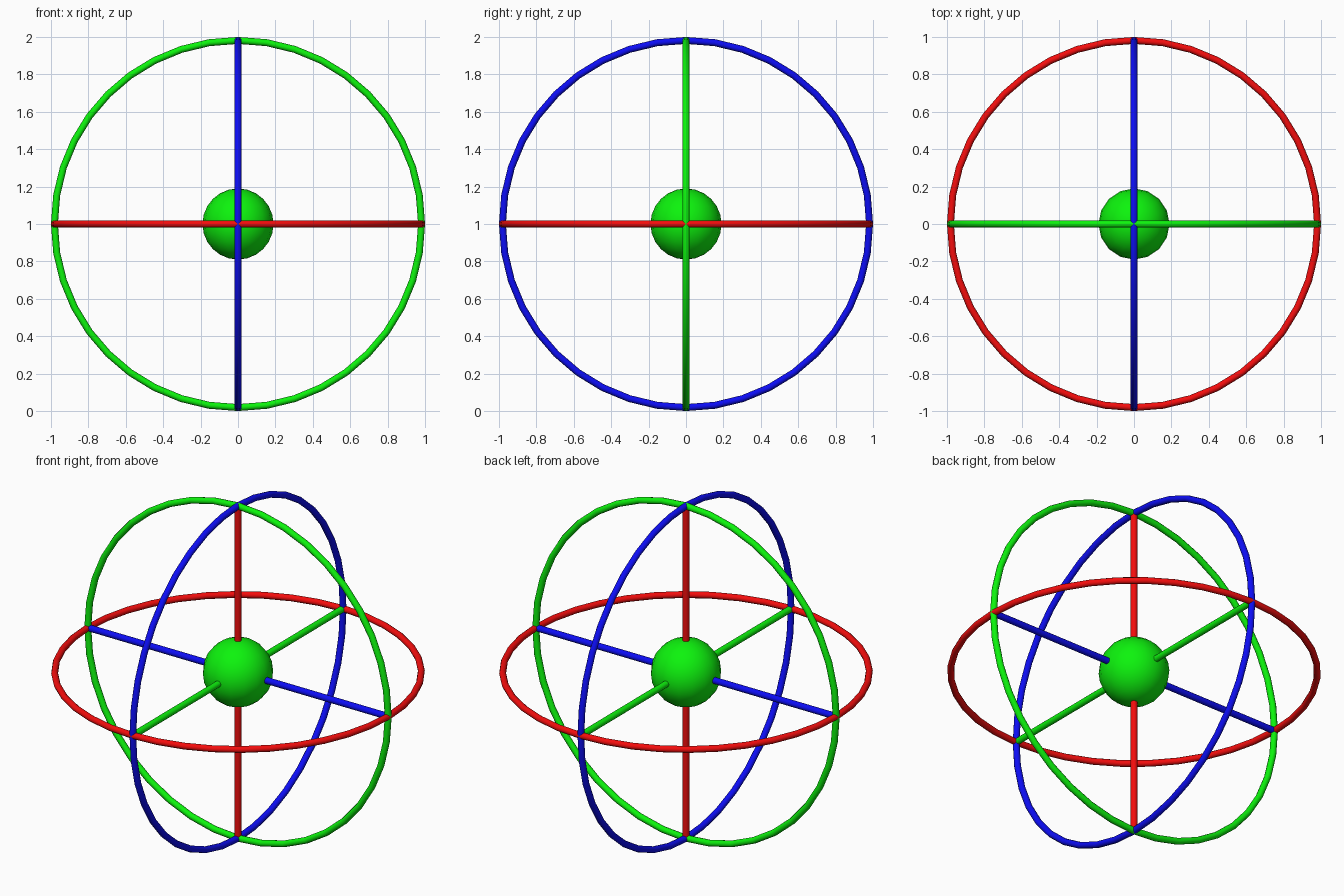
import bpy
from math import pi, radians

if "Cube" in bpy.data.objects:
    bpy.data.objects.remove(bpy.data.objects["Cube"])

RING_R, TUBE_R, BALL_R = 0.9815, 0.0185, 0.19
CENTRE = (0, 0, 1)


def material(name, rgb):
    m = bpy.data.materials.new(name)
    m.diffuse_color = (*rgb, 1)
    m.use_nodes = True
    m.node_tree.nodes["Principled BSDF"].inputs["Base Color"].default_value = m.diffuse_color
    return m


def finish(name, mat, angle):
    ob = bpy.context.object
    ob.name = name
    ob.data.materials.append(mat)
    bpy.ops.object.shade_smooth_by_angle(angle=radians(angle))


red = material("red", (0.9, 0.004, 0.004))
green = material("green", (0.004, 0.9, 0.004))
blue = material("blue", (0.004, 0.004, 0.9))

# One ring per plane, with a rod of the same colour along the ring's axis
for axis, mat, rot in (("x", blue, (0, pi / 2, 0)),
                       ("y", green, (pi / 2, 0, 0)),
                       ("z", red, (0, 0, 0))):
    bpy.ops.mesh.primitive_torus_add(
        major_segments=40, minor_segments=10, major_radius=RING_R,
        minor_radius=TUBE_R, location=CENTRE, rotation=rot)
    finish(f"ring_{axis}", mat, 50)
    bpy.ops.mesh.primitive_cylinder_add(
        vertices=12, radius=TUBE_R, depth=2 * RING_R,
        location=CENTRE, rotation=rot)
    finish(f"rod_{axis}", mat, 50)

# Central ball
bpy.ops.mesh.primitive_uv_sphere_add(
    segments=16, ring_count=12, radius=BALL_R, location=CENTRE)
finish("centre_ball", green, 60)
